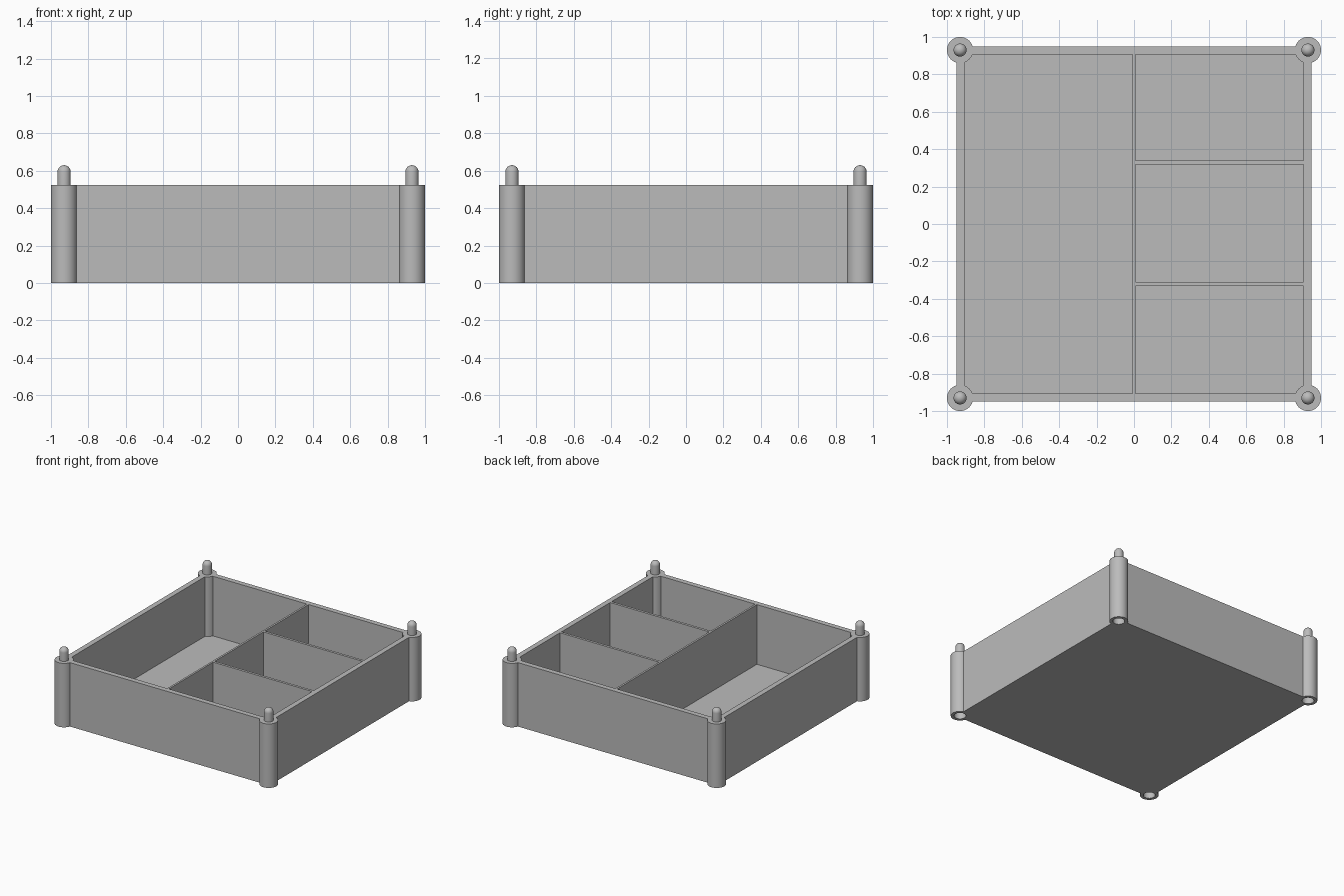
import bpy
import bmesh
import math
from mathutils import Matrix, Vector

cube = bpy.data.objects.get("Cube")
if cube:
    bpy.data.objects.remove(cube, do_unlink=True)

HEIGHT = 0.525      # rim of the tray
FLOOR = 0.035       # floor thickness
OUTER = 0.95        # half width outside
INNER = 0.907       # half width inside
POST = 0.93         # post centre
CORNERS = [(sx * POST, sy * POST) for sx in (-1, 1) for sy in (-1, 1)]

grey = bpy.data.materials.new("plain grey")
grey.use_nodes = True
GREY = (0.5, 0.5, 0.5, 1)
grey.diffuse_color = GREY
grey.node_tree.nodes["Principled BSDF"].inputs["Base Color"].default_value = GREY


def make_object(name, bm):
    mesh = bpy.data.meshes.new(name)
    bmesh.ops.recalc_face_normals(bm, faces=bm.faces)
    bm.to_mesh(mesh)
    bm.free()
    mesh.materials.append(grey)
    obj = bpy.data.objects.new(name, mesh)
    bpy.context.collection.objects.link(obj)
    return obj


def add_box(bm, x0, x1, y0, y1, z0, z1):
    size = Vector((x1 - x0, y1 - y0, z1 - z0))
    centre = Vector((x0 + x1, y0 + y1, z0 + z1)) / 2
    bmesh.ops.create_cube(bm, size=1, matrix=Matrix.Translation(centre) @ Matrix.Diagonal(size.to_4d()))


def add_cylinders(bm, radius, z0, z1):
    for x, y in CORNERS:
        bmesh.ops.create_cone(bm, cap_ends=True, segments=48, radius1=radius, radius2=radius,
                              depth=z1 - z0, matrix=Matrix.Translation((x, y, (z0 + z1) / 2)))


def combine(target, tool, operation):
    mod = target.modifiers.new(operation, "BOOLEAN")
    mod.operation = operation
    mod.solver = "EXACT"
    mod.object = tool
    select(target)
    bpy.ops.object.modifier_apply(modifier=mod.name)
    bpy.data.objects.remove(tool, do_unlink=True)


def select(obj):
    bpy.ops.object.select_all(action="DESELECT")
    obj.select_set(True)
    bpy.context.view_layer.objects.active = obj


def smooth(obj):
    select(obj)
    bpy.ops.object.shade_smooth_by_angle(angle=math.radians(30))


# Tray block
bm = bmesh.new()
add_box(bm, -OUTER, OUTER, -OUTER, OUTER, 0, HEIGHT)
tray = make_object("divided_tray", bm)

# Compartments: one long on the right, three on the left
bm = bmesh.new()
add_box(bm, -INNER, -0.009, -INNER, INNER, FLOOR, HEIGHT + 0.1)
for y0, y1 in ((-INNER, -0.332), (-0.311, 0.319), (0.34, INNER)):
    add_box(bm, 0.007, INNER, y0, y1, FLOOR, HEIGHT + 0.1)
combine(tray, make_object("compartment_cutter", bm), "DIFFERENCE")

# Round corner posts
bm = bmesh.new()
add_cylinders(bm, 0.07, 0, HEIGHT)
combine(tray, make_object("corner_posts", bm), "UNION")

# Stacking sockets under the posts
bm = bmesh.new()
add_cylinders(bm, 0.045, -0.1, 0.12)
combine(tray, make_object("socket_cutter", bm), "DIFFERENCE")
smooth(tray)

# Round-topped stacking pegs, lathed from a quarter-circle profile
PEG = 0.035
PEG_TOP = 0.63
for x, y in CORNERS:
    bm = bmesh.new()
    profile = [Vector((PEG, 0, HEIGHT - 0.01))]
    for i in range(9):
        a = math.radians(90) * i / 8
        profile.append(Vector((PEG * math.cos(a), 0, PEG_TOP - PEG + PEG * math.sin(a))))
    verts = [bm.verts.new(p) for p in profile]
    edges = [bm.edges.new(pair) for pair in zip(verts, verts[1:])]
    bmesh.ops.spin(bm, geom=verts + edges, cent=(0, 0, 0), axis=(0, 0, 1),
                   angle=math.tau, steps=32)
    bmesh.ops.remove_doubles(bm, verts=bm.verts, dist=0.0001)
    bmesh.ops.holes_fill(bm, edges=bm.edges, sides=0)
    name = ("back" if y > 0 else "front") + ("_left" if x > 0 else "_right") + "_peg"
    peg = make_object(name, bm)
    peg.location = (x, y, 0)
    smooth(peg)
